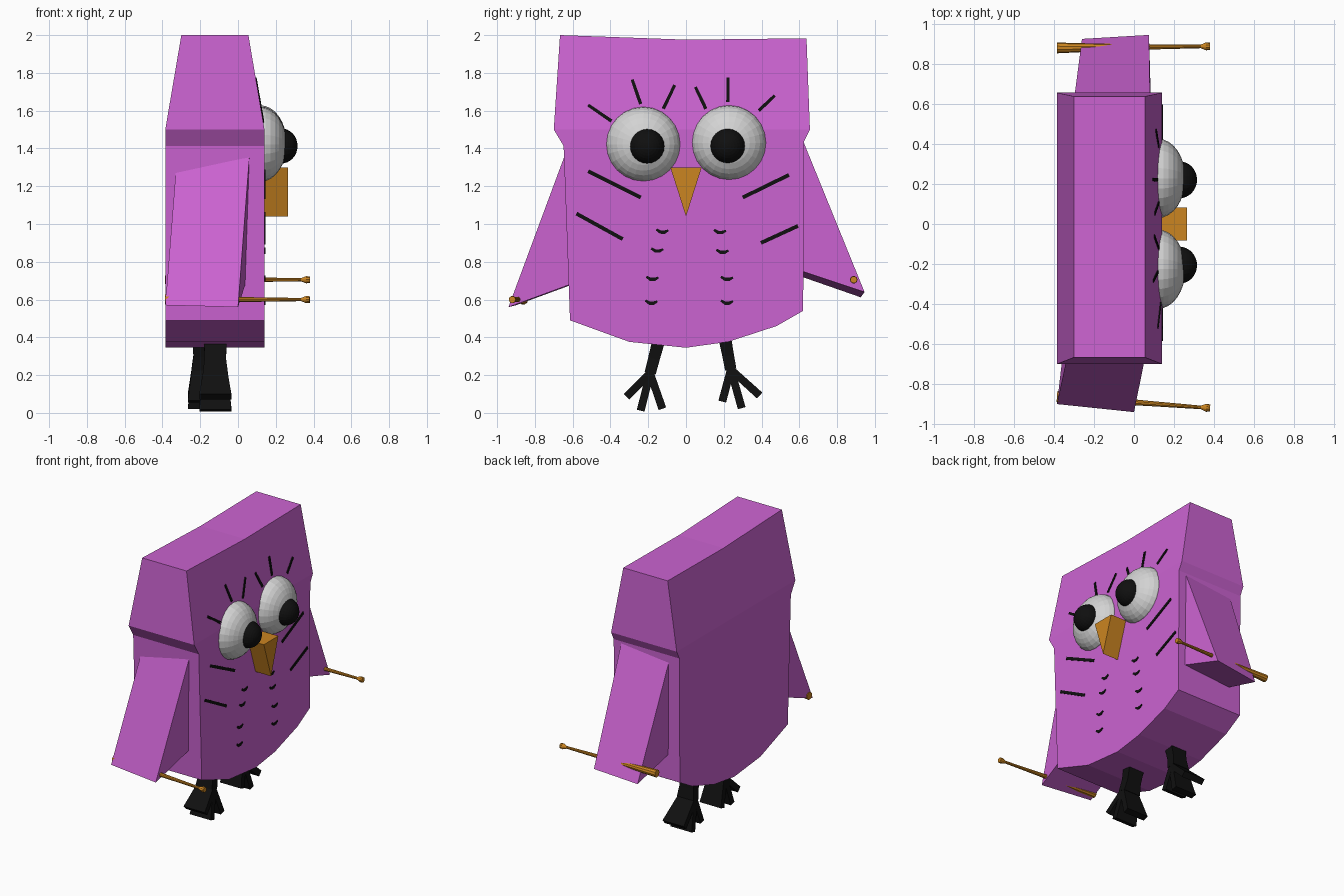
import bpy, bmesh, math
from mathutils import Vector, Matrix

if "Cube" in bpy.data.objects:
    bpy.data.objects.remove(bpy.data.objects["Cube"])


def material(name, rgb):
    m = bpy.data.materials.new(name)
    m.diffuse_color = (*rgb, 1)
    m.use_nodes = True
    m.node_tree.nodes["Principled BSDF"].inputs["Base Color"].default_value = m.diffuse_color
    return m


PURPLE = material("purple", (0.60, 0.125, 0.64))
WHITE = material("eye white", (0.65, 0.65, 0.65))
BLACK = material("black", (0.005, 0.005, 0.005))
ORANGE = material("orange", (0.60, 0.235, 0.015))


def finish(bm, name, mat):
    bmesh.ops.recalc_face_normals(bm, faces=bm.faces[:])
    mesh = bpy.data.meshes.new(name)
    bm.to_mesh(mesh)
    bm.free()
    mesh.materials.append(mat)
    obj = bpy.data.objects.new(name, mesh)
    bpy.context.collection.objects.link(obj)
    return obj


def loft(bm, rings):
    """Closed solid through several rings of equal length."""
    vs = [[bm.verts.new(p) for p in r] for r in rings]
    n = len(vs[0])
    for a, b in zip(vs, vs[1:]):
        for i in range(n):
            bm.faces.new((a[i], a[(i + 1) % n], b[(i + 1) % n], b[i]))
    bm.faces.new(vs[0])
    bm.faces.new(vs[-1][::-1])


def bar(bm, path, widths, depths):
    """Rectangular bar along a path in the y-z plane; half widths and half depths (x)."""
    pts = [Vector(p) for p in path]
    rings = []
    for i, p in enumerate(pts):
        d = pts[min(i + 1, len(pts) - 1)] - pts[max(i - 1, 0)]
        s = Vector((0, -d.z, d.y)).normalized() * widths[i]
        x = Vector((depths[i], 0, 0))
        rings.append([p + s + x, p - s + x, p - s - x, p + s - x])
    loft(bm, rings)


def face_x(z):
    """x of the body's face side, which slopes back above z = 1.5."""
    return 0.14 - 0.17 * max(0, z - 1.5)


# Body: outline in y-z, straight below 1.5 and tapering in depth at the head
lower = [(0.656, 1.50), (0.626, 1.44), (0.62, 0.54), (0.48, 0.46), (0.222, 0.376), (0, 0.345),
         (-0.30, 0.376), (-0.614, 0.49), (-0.648, 1.413), (-0.70, 1.50)]
upper = [(-0.667, 2.0), (0, 1.976), (0.638, 1.983)]
bm = bmesh.new()
sides = []
for x_low, x_up in ((0.14, 0.055), (-0.385, -0.30)):
    lo = [bm.verts.new((x_low, y, z)) for y, z in lower]
    up = [bm.verts.new((x_up, y, z)) for y, z in upper]
    bm.faces.new(lo)
    bm.faces.new([lo[-1]] + up + [lo[0]])
    sides.append(lo + up)
f, b = sides
for i in range(len(f)):
    j = (i + 1) % len(f)
    bm.faces.new((f[i], f[j], b[j], b[i]))
finish(bm, "body", PURPLE)

# Wings: triangular wedges, front triangle then back triangle
wings = {
    "left_wing": ([(0.06, -0.645, 1.355), (0.0, -0.94, 0.56), (0.04, -0.60, 0.685)],
                  [(-0.33, -0.645, 1.27), (-0.385, -0.90, 0.57), (-0.35, -0.60, 0.68)]),
    "right_wing": ([(0.08, 0.62, 1.44), (0.075, 0.945, 0.64), (0.085, 0.60, 0.755)],
                   [(-0.30, 0.62, 1.40), (-0.26, 0.925, 0.612), (-0.295, 0.60, 0.725)]),
}
for name, rings in wings.items():
    bm = bmesh.new()
    loft(bm, rings)
    finish(bm, name, PURPLE)


# Eyes and pupils: flattened spheres with poles along x
def eyeball(name, centre, rx, r, mat):
    bm = bmesh.new()
    m = (Matrix.Translation(centre) @ Matrix.Diagonal((rx, r, r, 1))
         @ Matrix.Rotation(math.pi / 2, 4, 'Y'))
    bmesh.ops.create_uvsphere(bm, u_segments=24, v_segments=16, radius=1, matrix=m)
    finish(bm, name, mat)


eyeball("left_eye", (0.12, -0.226, 1.422), 0.137, 0.198, WHITE)
eyeball("right_eye", (0.12, 0.228, 1.430), 0.137, 0.198, WHITE)
eyeball("left_pupil", (0.228, -0.206, 1.412), 0.087, 0.092, BLACK)
eyeball("right_pupil", (0.228, 0.221, 1.414), 0.087, 0.092, BLACK)

# Beak: triangular prism
bm = bmesh.new()
loft(bm, [[(x, -0.083, 1.30), (x, 0.083, 1.30), (x, 0, 1.04)] for x in (0.12, 0.265)])
finish(bm, "beak", ORANGE)


# Drawn strokes on the face: thin plates following the surface
def strokes(name, lines, widths):
    bm = bmesh.new()
    for line in lines:
        path = [(face_x(z) + 0.001, y, z) for y, z in line]
        bar(bm, path, widths, [0.004] * len(path))
    finish(bm, name, BLACK)


strokes("eyelashes", [
    [(-0.285, 1.765), (-0.24, 1.635)], [(-0.06, 1.735), (-0.12, 1.61)],
    [(0.05, 1.725), (0.105, 1.61)], [(0.222, 1.775), (0.222, 1.645)],
    [(0.47, 1.68), (0.385, 1.60)], [(-0.518, 1.63), (-0.395, 1.545)]], [0.008, 0.009])
strokes("cheek_lines", [
    [(-0.518, 1.28), (-0.24, 1.14)], [(-0.58, 1.055), (-0.335, 0.92)],
    [(0.545, 1.26), (0.30, 1.14)], [(0.593, 0.99), (0.397, 0.90)]], [0.010, 0.010])
marks = [(-0.125, 0.962), (-0.152, 0.862), (-0.178, 0.712), (-0.183, 0.586),
         (0.18, 0.960), (0.193, 0.855), (0.217, 0.712), (0.217, 0.586)]
curl = [(-0.032, 0.009), (-0.010, -0.005), (0.012, -0.005), (0.032, 0.005)]
strokes("breast_feather_marks", [[(y + a, z + c) for a, c in curl] for y, z in marks],
        [0.006, 0.009, 0.009, 0.005])

# Legs: a shank with three splayed toes
legs = {
    "left_leg": (-0.12, (-0.14, 0.40), (-0.19, 0.21),
                 [(-0.315, 0.085), (-0.24, 0.012), (-0.125, 0.022)]),
    "right_leg": (-0.18, (0.203, 0.41), (0.237, 0.23),
                  [(0.192, 0.06), (0.295, 0.025), (0.39, 0.092)]),
}
for name, (x, hip, ankle, toes) in legs.items():
    bm = bmesh.new()
    mid = [(a * 0.4 + c * 0.6) for a, c in zip(hip, ankle)]
    bar(bm, [(x, *hip), (x, *mid), (x, *ankle)], [0.034, 0.031, 0.03], [0.062, 0.056, 0.066])
    for toe in toes:
        bar(bm, [(x, *ankle), (x, *toe)], [0.02, 0.021], [0.064, 0.085])
    finish(bm, name, BLACK)

# Sticks through the wing tips: turned profile with a flared end
profile = [(0, 0.027), (0.25, 0.02), (0.60, 0.013), (0.94, 0.009), (0.975, 0.02), (1, 0.018)]
for name, start, end in (("left_stick", (-0.385, -0.862, 0.60), (0.38, -0.92, 0.60)),
                         ("right_stick", (-0.385, 0.88, 0.705), (0.38, 0.888, 0.705))):
    start, end = Vector(start), Vector(end)
    side = (end - start).cross(Vector((0, 0, 1))).normalized()
    bm = bmesh.new()
    loft(bm, [[start.lerp(end, t) + r * (side * math.cos(k * math.pi / 5)
               + Vector((0, 0, 1)) * math.sin(k * math.pi / 5)) for k in range(10)]
              for t, r in profile])
    finish(bm, name, ORANGE)
